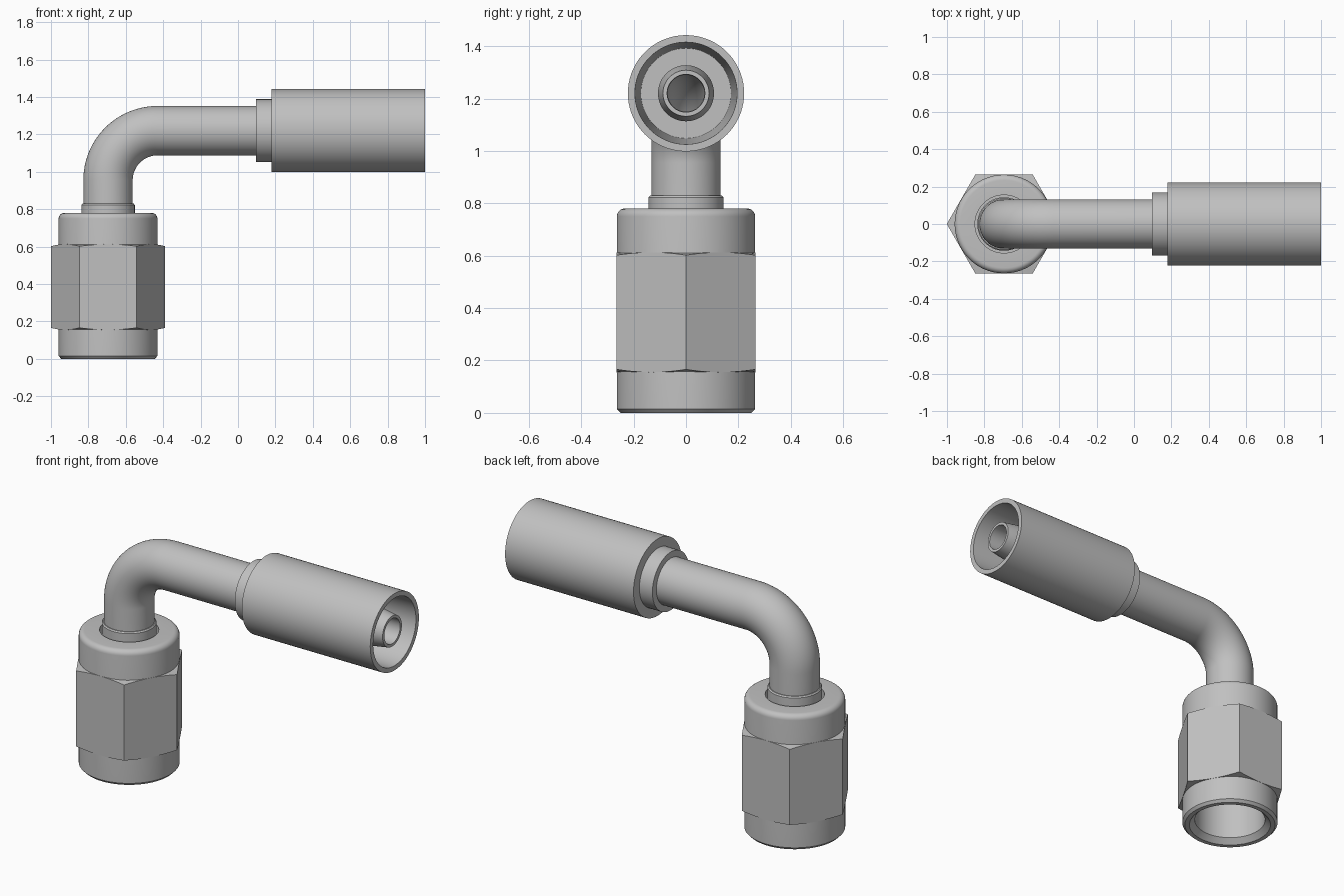
import bpy, bmesh, math
from mathutils import Vector

if "Cube" in bpy.data.objects:
    bpy.data.objects.remove(bpy.data.objects["Cube"])

N = 72            # segments round every turned part
NX = -0.695       # nut axis (x)
TZ = 1.22         # hose axis (z)
BEND = 0.265      # bend radius of the tube centre line

steel = bpy.data.materials.new("steel grey")
steel.diffuse_color = (0.53, 0.53, 0.53, 1)
steel.use_nodes = True
steel.node_tree.nodes["Principled BSDF"].inputs["Base Color"].default_value = steel.diffuse_color


def vert(z, r):   # ring round the vertical nut axis
    return (NX, z, 0.0, r)


def horiz(x, r):  # ring round the horizontal hose axis
    return (x, TZ, -math.pi / 2, r)


def bend(r, steps=24):  # rings through the 90 degree elbow
    out = []
    for i in range(steps + 1):
        a = math.pi / 2 * i / steps
        out.append((NX + BEND - BEND * math.cos(a),
                    TZ - BEND + BEND * math.sin(a), -a, r))
    return out


def finish(name, bm):
    bmesh.ops.recalc_face_normals(bm, faces=bm.faces)
    me = bpy.data.meshes.new(name)
    bm.to_mesh(me)
    bm.free()
    me.materials.append(steel)
    ob = bpy.data.objects.new(name, me)
    bpy.context.collection.objects.link(ob)
    bpy.ops.object.select_all(action='DESELECT')
    ob.select_set(True)
    bpy.context.view_layer.objects.active = ob
    bpy.ops.object.shade_smooth_by_angle(angle=math.radians(28))
    return ob


def skin(bm, loops):  # bridge a closed chain of rings
    for a, b in zip(loops, loops[1:] + loops[:1]):
        for i in range(N):
            j = (i + 1) % N
            bm.faces.new((a[i], a[j], b[j], b[i]))


def turned(name, rings):
    bm = bmesh.new()
    loops = []
    for cx, cz, ang, r in rings:
        u = Vector((math.cos(ang), 0, math.sin(ang)))
        loops.append([bm.verts.new(Vector((cx, 0, cz))
                      + u * (r * math.cos(2 * math.pi * i / N))
                      + Vector((0, r * math.sin(2 * math.pi * i / N), 0)))
                      for i in range(N)])
    skin(bm, loops)
    return finish(name, bm)


# nut body: rounded top shoulder, chamfered foot, stepped bore
fillet = [vert(0.75 + 0.03 * math.sin(a), 0.234 + 0.03 * math.cos(a))
          for a in [math.pi / 2 * i / 6 for i in range(7)]]
turned("nut_body", [vert(0, 0.225), vert(0, 0.25), vert(0.015, 0.264)] + fillet
       + [vert(0.78, 0.155), vert(0.58, 0.155), vert(0.58, 0.195), vert(0.03, 0.195)])

# hexagon grip with conically chamfered corners
bm = bmesh.new()
AP, CH = 0.265, 0.27
rows = [[], [], [], []]
for i in range(N):
    t = 2 * math.pi * i / N
    local = (t % (math.pi / 3)) - math.pi / 6
    rh = AP / math.cos(local)
    drop = (rh - AP) * CH
    for row, (r, z) in zip(rows, [(0.25, 0.155), (rh, 0.155 + drop),
                                  (rh, 0.613 - drop), (0.25, 0.613)]):
        row.append(bm.verts.new((NX + r * math.cos(t), r * math.sin(t), z)))
skin(bm, rows)
finish("nut_hexagon", bm)

# bent tube: seat nose inside the nut, collar, elbow and through bore
outer = [vert(0.32, 0.10), vert(0.42, 0.188), vert(0.56, 0.188), vert(0.56, 0.143),
         vert(0.823, 0.143), vert(0.83, 0.137), vert(0.83, 0.132)] + bend(0.132) + [horiz(0.12, 0.132)]
inner = [horiz(0.12, 0.07)] + bend(0.07)[::-1] + [vert(0.32, 0.07)]
turned("bent_tube", outer + inner)

# hose nipple inside the ferrule
turned("hose_nipple", [horiz(0.12, 0.107), horiz(0.86, 0.107), horiz(0.985, 0.088),
                       horiz(0.985, 0.072), horiz(0.12, 0.07)])

# crimp ferrule with its neck and tapered socket
turned("crimp_ferrule", [horiz(0.097, 0.12), horiz(0.097, 0.168), horiz(0.18, 0.168),
                         horiz(0.18, 0.222), horiz(1.0, 0.222), horiz(1.0, 0.195),
                         horiz(0.3, 0.172), horiz(0.3, 0.10), horiz(0.12, 0.10)])
